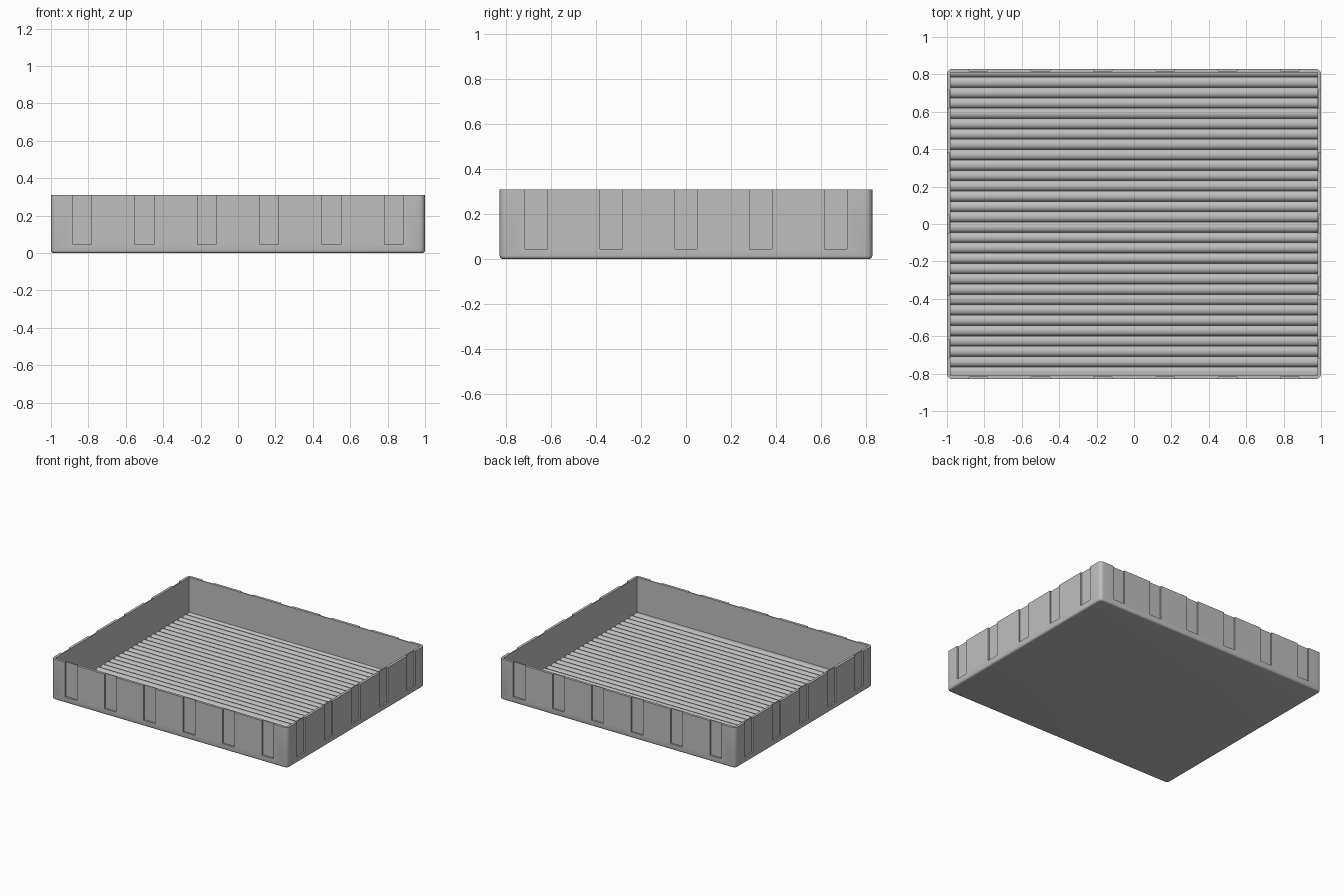
import bpy
import bmesh
import math
from mathutils import Matrix, Vector

if "Cube" in bpy.data.objects:
    bpy.data.objects.remove(bpy.data.objects["Cube"], do_unlink=True)

# Overall tray sizes
HALF_X, HALF_Y, HEIGHT = 1.0, 0.83, 0.31
WALL = 0.02
FLOOR, RIB_HEIGHT, RIB_PITCH, VALLEY = 0.02, 0.022, 0.0553, 0.785
POCKET_DEPTH, POCKET_WIDTH, POCKET_BASE = 0.012, 0.10, 0.045

grey = bpy.data.materials.new("plastic_grey")
grey.use_nodes = True
colour = (0.52, 0.52, 0.52, 1)
grey.diffuse_color = colour
grey.node_tree.nodes["Principled BSDF"].inputs["Base Color"].default_value = colour


def make_object(name, bm):
    bmesh.ops.recalc_face_normals(bm, faces=bm.faces)
    mesh = bpy.data.meshes.new(name)
    bm.to_mesh(mesh)
    bm.free()
    mesh.materials.append(grey)
    obj = bpy.data.objects.new(name, mesh)
    bpy.context.collection.objects.link(obj)
    return obj


def add_box(bm, low, high):
    low, high = Vector(low), Vector(high)
    size = Matrix.Diagonal((*(high - low), 1))
    return bmesh.ops.create_cube(bm, size=1, matrix=Matrix.Translation((low + high) / 2) @ size)


def rib_profile():
    """Floor line from front to back: side-by-side rounded ribs, cut off at the walls."""
    limit = HALF_Y - WALL
    points = []
    steps = 8
    ribs = math.ceil(2 * limit / RIB_PITCH) + 2
    for i in range(-1, ribs):
        centre = VALLEY + RIB_PITCH * (0.5 - i)
        for s in range(steps):
            a = math.pi * s / steps
            y = centre + RIB_PITCH / 2 * math.cos(a)
            if -limit < y < limit:
                points.append((y, FLOOR + RIB_HEIGHT * math.sin(a)))
    end_z = FLOOR + RIB_HEIGHT * 0.95
    return [(limit, end_z)] + points + [(-limit, end_z)]


# Outer block with rounded upright corners and a rounded lower edge
bm = bmesh.new()
add_box(bm, (-HALF_X, -HALF_Y, 0), (HALF_X, HALF_Y, HEIGHT))
upright = [e for e in bm.edges if abs(e.verts[0].co.z - e.verts[1].co.z) > 0.1]
bmesh.ops.bevel(bm, geom=upright, offset=0.03, segments=5, profile=0.5, affect='EDGES')
lower = [e for e in bm.edges if all(v.co.z < 0.001 for v in e.verts)]
bmesh.ops.bevel(bm, geom=lower, offset=0.014, segments=3, profile=0.5, affect='EDGES')
tray = make_object("tray", bm)

# Cavity cutter: ribbed floor line swept from side to side
bm = bmesh.new()
inner_x = HALF_X - WALL
top = HEIGHT + 0.1
outline = rib_profile() + [(-HALF_Y + WALL, top), (HALF_Y - WALL, top)]
face = bm.faces.new([bm.verts.new((-inner_x, y, z)) for y, z in outline])
swept = bmesh.ops.extrude_face_region(bm, geom=[face])["geom"]
bmesh.ops.translate(bm, vec=(2 * inner_x, 0, 0),
                    verts=[v for v in swept if isinstance(v, bmesh.types.BMVert)])
cavity = make_object("cavity_cutter", bm)

# Pocket cutters: shallow upright recesses on all four walls, open at the rim
bm = bmesh.new()
w = POCKET_WIDTH / 2
for side in (-1, 1):
    for i in range(6):
        x = (i - 2.5) / 3
        ys = sorted((side * (HALF_Y - POCKET_DEPTH), side * (HALF_Y + 0.1)))
        add_box(bm, (x - w, ys[0], POCKET_BASE), (x + w, ys[1], top))
    for i in range(5):
        y = (i - 2) / 3
        xs = sorted((side * (HALF_X - POCKET_DEPTH), side * (HALF_X + 0.1)))
        add_box(bm, (xs[0], y - w, POCKET_BASE), (xs[1], y + w, top))
pockets = make_object("pocket_cutter", bm)

# Cut, then keep only the finished tray
for cutter in (cavity, pockets):
    cutter.hide_render = True
    cut = tray.modifiers.new(cutter.name, 'BOOLEAN')
    cut.operation = 'DIFFERENCE'
    cut.solver = 'EXACT'
    cut.object = cutter
bpy.context.view_layer.update()
graph = bpy.context.evaluated_depsgraph_get()
finished = bpy.data.meshes.new_from_object(tray.evaluated_get(graph))
tray.modifiers.clear()
tray.data = finished
finished.name = "tray"
for cutter in (cavity, pockets):
    bpy.data.objects.remove(cutter, do_unlink=True)
finished.materials.clear()
finished.materials.append(grey)
for poly in finished.polygons:
    poly.material_index = 0

# Smooth the rounded edges and ribs, keep the rest crisp
for obj in bpy.context.selected_objects:
    obj.select_set(False)
tray.select_set(True)
bpy.context.view_layer.objects.active = tray
bpy.ops.object.shade_smooth_by_angle(angle=math.radians(35))
